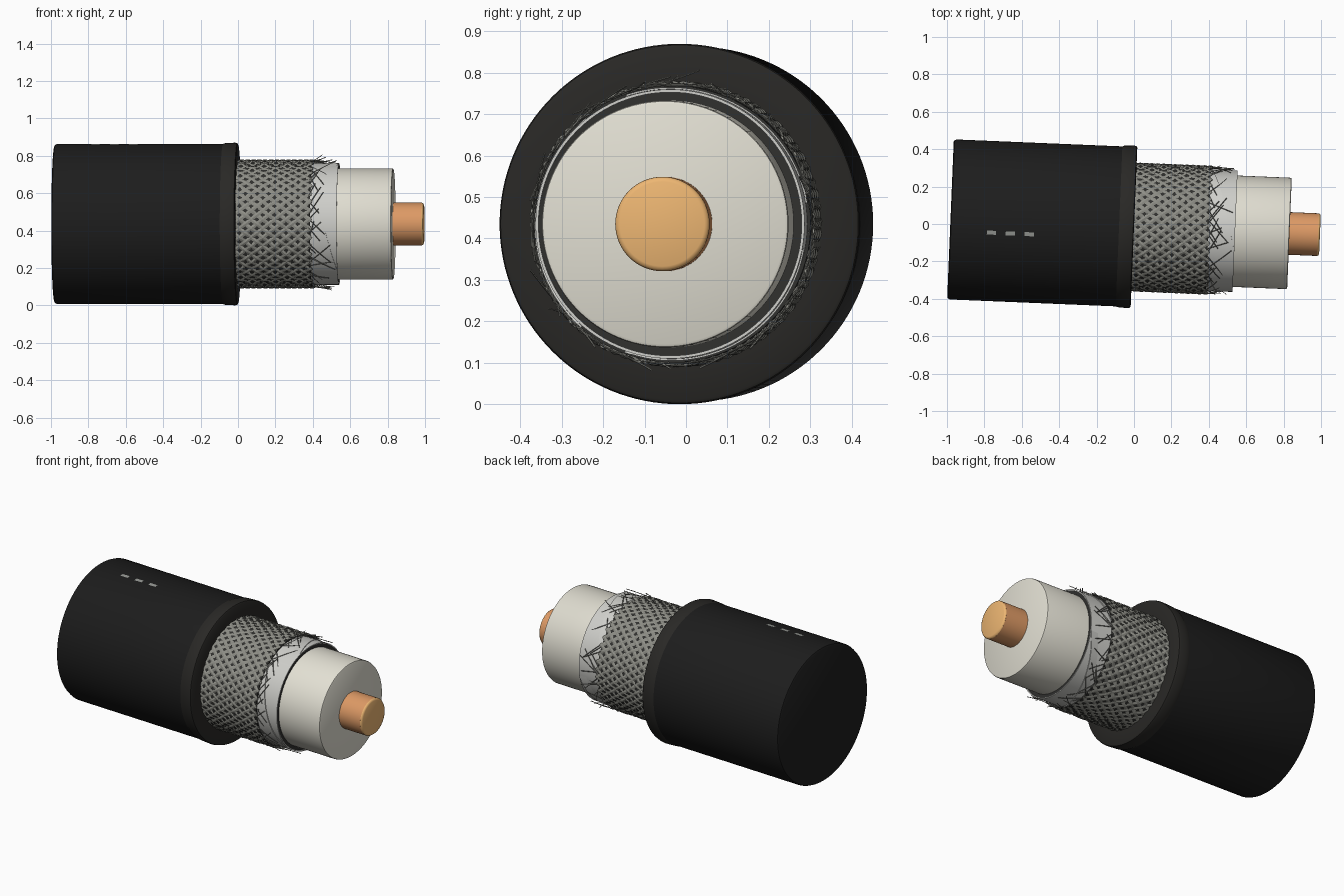
import bpy, math, random
from mathutils import Matrix, Vector

if "Cube" in bpy.data.objects:
    bpy.data.objects.remove(bpy.data.objects["Cube"])

random.seed(4)
PLACE = Matrix.Translation((0, -0.016, 0.435)) @ Matrix.Rotation(-0.0416, 4, 'Z')


def material(name, color):
    m = bpy.data.materials.new(name)
    m.diffuse_color = (*color, 1)
    m.use_nodes = True
    m.node_tree.nodes["Principled BSDF"].inputs["Base Color"].default_value = m.diffuse_color
    return m


BLACK = material("black_rubber", (0.012, 0.012, 0.012))
TRIM = material("dark_trim", (0.022, 0.021, 0.019))
UNDER = material("braid_shadow", (0.03, 0.03, 0.028))
METAL = material("tinned_wire", (0.27, 0.27, 0.24))
FOIL = material("foil", (0.62, 0.62, 0.59))
CREAM = material("cream_plastic", (0.76, 0.74, 0.65))
COPPER = material("copper", (0.72, 0.32, 0.13))
CUT = material("cut_copper", (0.85, 0.47, 0.17))
INK = material("grey_mark", (0.3, 0.31, 0.29))


def make(name, verts, faces, mat, angle=35):
    me = bpy.data.meshes.new(name)
    me.from_pydata(verts, [], faces)
    me.materials.append(mat)
    ob = bpy.data.objects.new(name, me)
    bpy.context.collection.objects.link(ob)
    ob.matrix_world = PLACE
    bpy.ops.object.select_all(action='DESELECT')
    ob.select_set(True)
    bpy.context.view_layer.objects.active = ob
    bpy.ops.object.shade_smooth_by_angle(angle=math.radians(angle))
    return ob


def polar(x, r, a):
    return Vector((x, r * math.cos(a), r * math.sin(a)))


def lathe(name, profile, mat, n=96, loop=False):
    """Turn (x, radius) points about the cable axis; cap the ends unless looped."""
    verts = [polar(x, r, 2 * math.pi * i / n) for x, r in profile for i in range(n)]
    k = len(profile)
    faces = []
    for j in range(k if loop else k - 1):
        a, b = j * n, (j + 1) % k * n
        faces += [(a + i, b + i, b + (i + 1) % n, a + (i + 1) % n) for i in range(n)]
    if not loop:
        faces += [tuple(range(n)), tuple(reversed(range((k - 1) * n, k * n)))]
    return make(name, verts, [f[::-1] for f in faces], mat)


def tube(path, width, thick, verts, faces):
    """Append a four-sided strand that follows path around the axis."""
    base = len(verts)
    for i, p in enumerate(path):
        t = (path[min(i + 1, len(path) - 1)] - path[max(i - 1, 0)]).normalized()
        out = Vector((0, p.y, p.z)).normalized()
        side = t.cross(out).normalized()
        verts += [p + side * width, p + out * thick, p - side * width, p - out * thick]
    for i in range(len(path) - 1):
        a = base + 4 * i
        faces += [(a + j, a + (j + 1) % 4, a + 4 + (j + 1) % 4, a + 4 + j) for j in range(4)]
    e = base + 4 * (len(path) - 1)
    faces += [(base + 3, base + 2, base + 1, base), (e, e + 1, e + 2, e + 3)]


# Outer jacket and rim collar
lathe("jacket", [(-0.982, 0.415), (-0.977, 0.424), (-0.968, 0.428), (-0.07, 0.428),
                 (-0.015, 0.428)], BLACK, 128)
lathe("jacket_collar", [(-0.085, 0.426), (-0.07, 0.432), (-0.05, 0.433), (-0.015, 0.435),
                        (-0.004, 0.432), (0.0, 0.425), (0.0, 0.335), (-0.085, 0.335)],
      TRIM, 128, True)

# Three printed dashes on top of the jacket
for k in range(3):
    x0 = -0.785 + 0.101 * k
    v, f = [], []
    for i in range(4):
        a = math.pi / 2 + 0.12 + 0.05 * i / 3
        v += [polar(x0, 0.4295, a), polar(x0 + 0.05, 0.4295, a)]
    f = [(2 * i, 2 * i + 1, 2 * i + 3, 2 * i + 2) for i in range(3)]
    make(f"print_mark_{k + 1}", v, f, INK)

# Woven braid over a dark sleeve
lathe("braid_sleeve", [(-0.02, 0.305), (-0.02, 0.334), (0.398, 0.334), (0.398, 0.305)],
      UNDER, loop=True)
N, STEPS = 44, 44
for d, name in ((1, "braid_strands_right"), (-1, "braid_strands_left")):
    v, f = [], []
    for s in range(N):
        path = []
        for i in range(STEPS + 1):
            u = i / STEPS
            turn = 2 * math.pi * s / N + d * 0.95 * u
            weave = d * math.cos(N * 0.95 * u + math.pi * s)
            path.append(polar(-0.01 + 0.415 * u, 0.3395 + 0.0035 * weave, turn))
        tube(path, 0.0105, 0.003, v, f)
    make(name, v, f, METAL, 20)

# Frayed wire ends past the braid
v, f = [], []
for s in range(70):
    a0 = random.uniform(0, 2 * math.pi)
    turn = random.choice((-1, 1)) * random.uniform(0.08, 0.4)
    length = random.uniform(0.03, 0.14)
    lift = random.uniform(-0.008, 0.02)
    if random.random() < 0.1:
        lift += 0.02
    path = [polar(0.39 + length * i / 5, 0.338 + lift * (i / 5) ** 2, a0 + turn * i / 5)
            for i in range(6)]
    tube(path, 0.0022, 0.0022, v, f)
make("frayed_wires", v, f, METAL)

# Foil shield, its dark lining, and the spiral overlap of the tape
lathe("foil_shield", [(0.38, 0.318), (0.38, 0.325), (0.541, 0.325), (0.541, 0.318)],
      FOIL, loop=True)
lathe("foil_lining", [(0.38, 0.296), (0.38, 0.318), (0.536, 0.318), (0.536, 0.296)],
      UNDER, loop=True)
v, f = [], []
M = 48
for w in range(3):
    base = len(v)
    for i in range(M + 1):
        u = i / M
        a = w * 2.1 + 1.9 * u
        x = 0.385 + 0.156 * u
        v += [polar(max(x - 0.05, 0.385), 0.3255, a), polar(x, 0.330, a), polar(x, 0.3255, a)]
    for i in range(M):
        b = base + 3 * i
        f += [(b, b + 3, b + 4, b + 1), (b + 1, b + 4, b + 5, b + 2)]
make("foil_overlap", v, f, FOIL)

# Insulating core
lathe("dielectric_core", [(0.37, 0.298), (0.823, 0.298), (0.829, 0.296), (0.832, 0.290)],
      CREAM)

# Centre conductor with a bevelled, freshly cut end
lathe("conductor", [(0.80, 0.114), (0.984, 0.114)], COPPER, 64)
lathe("conductor_cut_face", [(0.982, 0.114), (0.986, 0.1135), (0.992, 0.109),
                             (0.995, 0.102)], CUT, 64)
